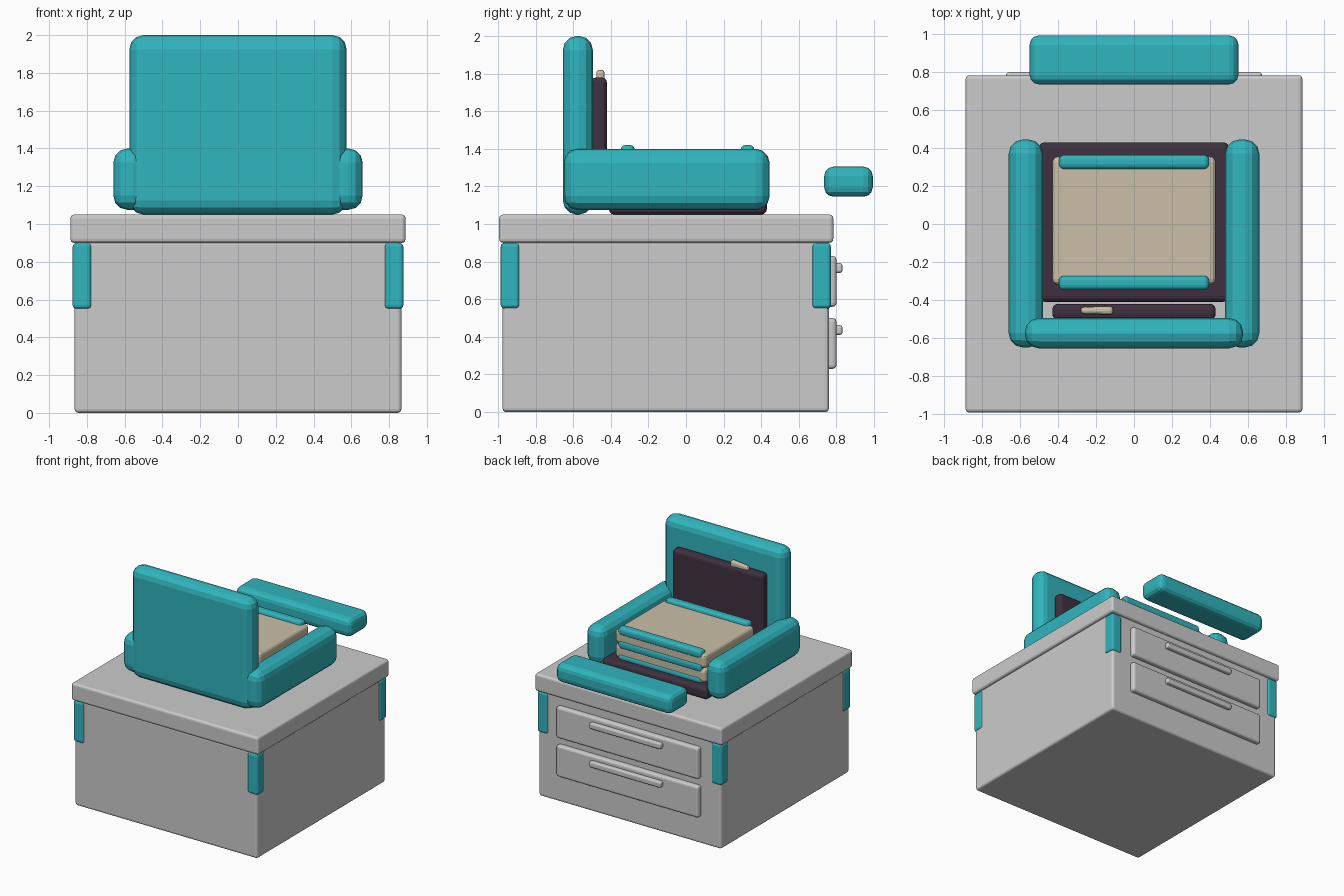
import bpy, bmesh
from mathutils import Vector

if "Cube" in bpy.data.objects:
    bpy.data.objects.remove(bpy.data.objects["Cube"])


def material(name, color):
    m = bpy.data.materials.new(name)
    m.diffuse_color = (*color, 1)
    m.use_nodes = True
    m.node_tree.nodes["Principled BSDF"].inputs["Base Color"].default_value = m.diffuse_color
    return m


TEAL = material("teal", (0.03, 0.46, 0.51))
DARK = material("dark_plum", (0.05, 0.03, 0.05))
BEIGE = material("beige", (0.60, 0.52, 0.39))


def box(name, xr, yr, zr, bevel, mat=None, segments=3):
    """Rounded block given by its x, y and z ranges."""
    lo = Vector((xr[0], yr[0], zr[0]))
    hi = Vector((xr[1], yr[1], zr[1]))
    centre, size = (lo + hi) / 2, hi - lo
    mesh = bpy.data.meshes.new(name)
    bm = bmesh.new()
    bmesh.ops.create_cube(bm, size=1)
    bmesh.ops.scale(bm, vec=size, verts=bm.verts)
    bmesh.ops.bevel(bm, geom=bm.edges[:], offset=min(bevel, min(size) * 0.48),
                    segments=segments, profile=0.5, affect='EDGES')
    bm.to_mesh(mesh)
    bm.free()
    if mat:
        mesh.materials.append(mat)
    ob = bpy.data.objects.new(name, mesh)
    ob.location = centre
    bpy.context.collection.objects.link(ob)
    return ob


def mirrored(name, xr, *args, **kw):
    """Same block on the right and left side."""
    box(name + "_right", xr, *args, **kw)
    box(name + "_left", (-xr[1], -xr[0]), *args, **kw)


# Cabinet base and top slab
box("cabinet_body", (-0.865, 0.865), (-0.975, 0.76), (0, 0.91), 0.02)
box("cabinet_top", (-0.887, 0.887), (-0.993, 0.783), (0.9, 1.05), 0.02)

# Corner guards
mirrored("front_corner_guard", (0.775, 0.875), (-0.985, -0.885), (0.55, 0.9), 0.02, TEAL)
mirrored("back_corner_guard", (0.775, 0.875), (0.67, 0.77), (0.55, 0.9), 0.02, TEAL)

# Drawers with bar handles
for i, z in enumerate((0.365, 0.695)):
    box(f"drawer_{i + 1}", (-0.675, 0.675), (0.74, 0.8), (z - 0.135, z + 0.135), 0.02)
    box(f"drawer_handle_{i + 1}", (-0.34, 0.34), (0.785, 0.832),
        (z + 0.045, z + 0.097), 0.014)

# Chair shell
box("chair_back", (-0.575, 0.575), (-0.655, -0.495), (1.05, 2.0), 0.075, TEAL)
mirrored("armrest", (0.48, 0.66), (-0.65, 0.445), (1.075, 1.4), 0.075, TEAL)
box("front_bar", (-0.55, 0.55), (0.735, 0.993), (1.145, 1.305), 0.05, TEAL)

# Dark padding
box("seat_base", (-0.5, 0.5), (-0.41, 0.43), (1.05, 1.15), 0.03, DARK)
box("back_pad", (-0.43, 0.43), (-0.505, -0.42), (1.1, 1.78), 0.03, DARK)

# Stacked seat cushions with piping rolls
for i, z in enumerate((1.205, 1.33)):
    box(f"seat_cushion_{i + 1}", (-0.43, 0.43), (-0.32, 0.355),
        (z - 0.06, z + 0.06), 0.03, BEIGE)
for i, z in enumerate((1.155, 1.27, 1.385)):
    for side, y in (("back", 0.327), ("front", -0.31)):
        box(f"{side}_piping_{i + 1}", (-0.395, 0.395), (y - 0.037, y + 0.037),
            (z - 0.035, z + 0.035), 0.025, TEAL)

# Small tapered tag on the back pad
tag = box("back_tag", (-0.28, -0.11), (-0.477, -0.433), (1.75, 1.82), 0.018, BEIGE)
for v in tag.data.vertices:
    if v.co.x < 0:
        v.co.z -= 0.012 if v.co.z > 0 else 0
        v.co.y *= 0.8
